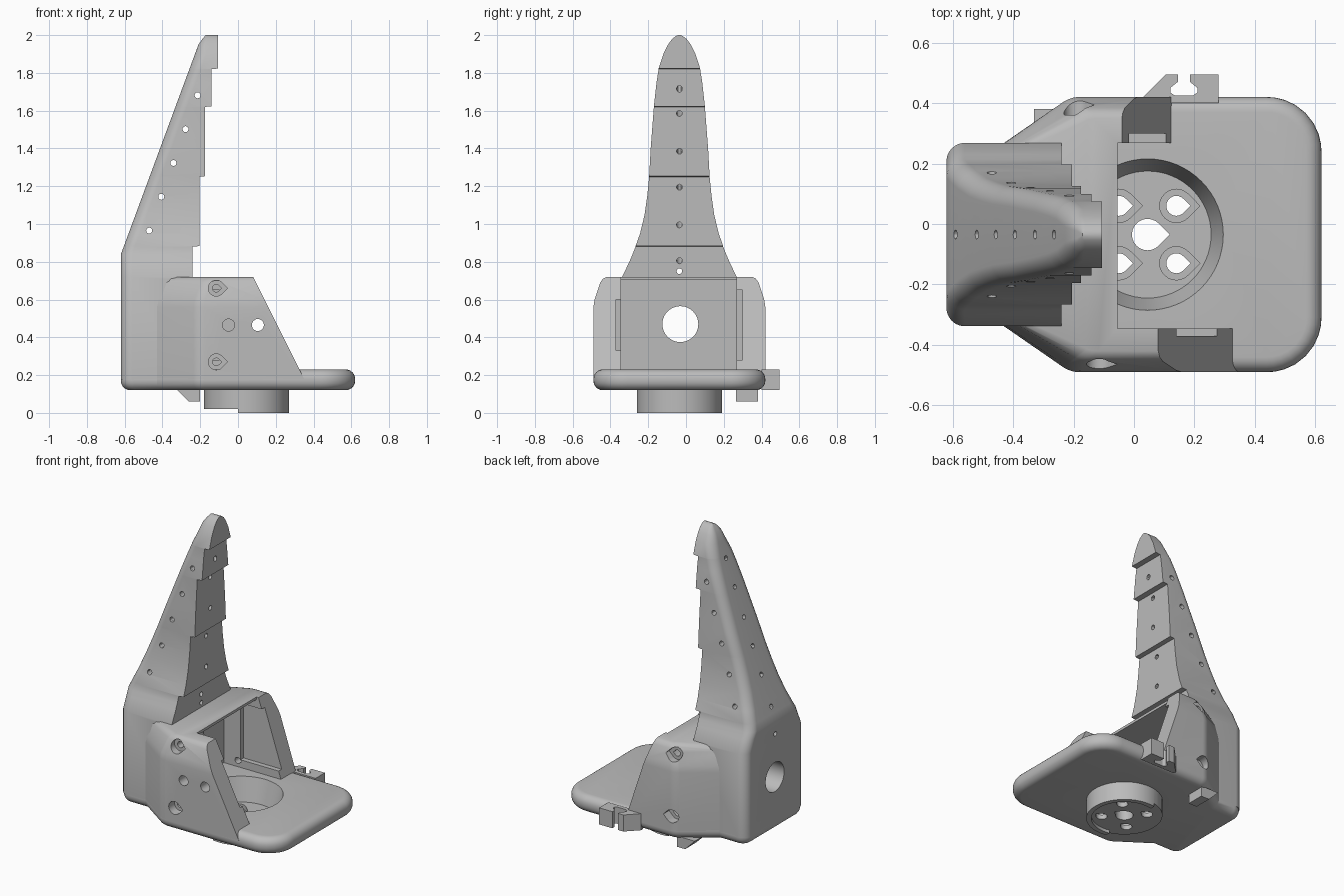
import bpy, bmesh, math
from mathutils import Vector

if "Cube" in bpy.data.objects:
    bpy.data.objects.remove(bpy.data.objects["Cube"])

GREY = (0.5, 0.5, 0.5, 1)
mat = bpy.data.materials.new("plain grey")
mat.use_nodes = True
mat.diffuse_color = GREY
mat.node_tree.nodes["Principled BSDF"].inputs["Base Color"].default_value = GREY

MID = -0.035          # the body's own centre line in y
parts = {}            # part object -> its cutters
cutters = []


def loft(name, rings, fillet=0):
    """Skin a stack of equal rings, cap both ends, optionally round the cap edges."""
    bm = bmesh.new()
    rows = [[bm.verts.new(p) for p in ring] for ring in rings]
    n = len(rows[0])
    for a, b in zip(rows, rows[1:]):
        for i in range(n):
            j = (i + 1) % n
            bm.faces.new((a[i], a[j], b[j], b[i]))
    caps = [bm.faces.new(rows[0]), bm.faces.new(rows[-1])]
    bmesh.ops.recalc_face_normals(bm, faces=bm.faces)
    if fillet:
        edges = [e for f in caps for e in f.edges]
        bmesh.ops.bevel(bm, geom=edges, offset=fillet, segments=6, profile=0.5,
                        affect='EDGES', clamp_overlap=False)
    me = bpy.data.meshes.new(name)
    bm.to_mesh(me)
    bm.free()
    ob = bpy.data.objects.new(name, me)
    bpy.context.collection.objects.link(ob)
    return ob


def prism(name, pts, axis, lo, hi, fillet=0):
    """Extrude a 2D outline along an axis."""
    place = {'x': lambda u, v, w: (w, u, v),
             'y': lambda u, v, w: (u, w, v),
             'z': lambda u, v, w: (u, v, w)}[axis]
    return loft(name, [[place(u, v, w) for u, v in pts] for w in (lo, hi)], fillet)


def box(x0, x1, y0, y1, z0, z1):
    return prism("cutter", [(x0, y0), (x1, y0), (x1, y1), (x0, y1)], 'z', z0, z1)


def rod(p, q, r, r2=None, name="cutter", n=24):
    """Cylinder or cone between two points."""
    p, q = Vector(p), Vector(q)
    turn = (q - p).to_track_quat('Z', 'Y')
    def ring(c, rad):
        return [c + turn @ Vector((rad * math.cos(math.tau * i / n),
                                   rad * math.sin(math.tau * i / n), 0)) for i in range(n)]
    return loft(name, [ring(p, r), ring(q, r if r2 is None else r2)])


def teardrop(u, v, r, n=18):
    """Circle with a point towards +u."""
    arc = [math.radians(45 + 270 * i / n) for i in range(n + 1)]
    return [(u + r * math.cos(a), v + r * math.sin(a)) for a in arc] + [(u + r * 1.414, v)]


def rounded(corners, n=8):
    """Outline with a radius at each (x, y, r) corner."""
    out = []
    for i, (x, y, r) in enumerate(corners):
        p = Vector((x, y))
        if not r:
            out.append(p)
            continue
        d1 = (Vector(corners[i - 1][:2]) - p).normalized()
        d2 = (Vector(corners[(i + 1) % len(corners)][:2]) - p).normalized()
        half = d1.angle(d2) / 2
        c = p + (d1 + d2).normalized() * r / math.sin(half)
        a = p + d1 * r / math.tan(half) - c
        b = p + d2 * r / math.tan(half) - c
        out += [c + a.lerp(b, k / n).normalized() * r for k in range(n + 1)]
    return out


def mirrored(half):
    """Complete an outline given as (x, distance from centre line, radius)."""
    return rounded([(x, MID - d, r) for x, d, r in half] +
                   [(x, MID + d, r) for x, d, r in reversed(half)])


def part(ob):
    parts[ob] = []
    return ob


def cut(cutter, *targets):
    cutter.hide_render = True
    cutters.append(cutter)
    for t in targets:
        parts[t].append(cutter)


# Base plate with rounded rim
plate = part(prism("base_plate", mirrored([(-0.62, 0.303, 0.07), (-0.43, 0.303, 0),
             (-0.21, 0.455, 0.1), (0.62, 0.455, 0.18)]), 'z', 0.12, 0.23, 0.05))

# Housing whose side walls lean in near the top
rings = []
for z, i in ((0.175, 0), (0.56, 0), (0.6, 0.006), (0.69, 0.036), (0.71, 0.05), (0.72, 0.07)):
    outline = mirrored([(-0.5 + i, 0.254, 0), (-0.21 + i, 0.455 - i, 0.1), (0.45, 0.455 - i, 0)])
    rings.append([(p[0], p[1], z) for p in outline])
housing = part(loft("housing", rings))

# Finger: tapering column with a stepped front and rounded back edges
STEPS = ((0.88, -0.24), (1.25, -0.205), (1.62, -0.175), (1.82, -0.14), (9, -0.105))
WIDTHS = ((0.175, 0.303), (0.72, 0.303), (0.8, 0.265), (0.84, 0.248), (0.88, 0.232),
          (0.95, 0.208), (1.05, 0.184), (1.15, 0.17), (1.25, 0.16), (1.4, 0.152),
          (1.62, 0.135), (1.75, 0.121), (1.82, 0.11), (1.9, 0.085), (1.95, 0.06),
          (1.98, 0.038), (1.995, 0.018), (2.0, 0.007))


def back_x(z):
    return -0.62 + max(0, z - 0.84) * 0.37 + max(0, z - 1.96) * 0.5


rings = []
for z, hw in WIDTHS:
    levels = [z, z + 0.003] if any(z == s for s, _ in STEPS) else [z]
    for lv in levels:
        front = next(x for s, x in STEPS if lv <= s)
        r = min(0.06, hw * 0.7)
        outline = mirrored([(back_x(lv), hw, r), (front, hw, 0)])
        rings.append([(p[0], p[1], lv) for p in outline])
finger = part(loft("finger", rings))

# Round hub under the plate
hub = part(rod((0.045, MID, 0), (0.045, MID, 0.135), 0.225, name="hub", n=64))

# Cable clip and small tab on the left side
clip = [(0.03, 0.4), (0.03, 0.42), (0.105, 0.495), (0.145, 0.495), (0.145, 0.47),
        (0.12, 0.45), (0.12, 0.435), (0.135, 0.425), (0.195, 0.425), (0.21, 0.435),
        (0.21, 0.45), (0.185, 0.47), (0.185, 0.495), (0.28, 0.495), (0.28, 0.4)]
part(prism("cable_clip", clip, 'z', 0.121, 0.229))
part(prism("lower_tab", [(-0.33, 0.13), (-0.26, 0.06), (-0.2, 0.06), (-0.2, 0.13)],
           'y', 0.265, 0.38))

# Housing cavity, open front, sloped wall edges and wall pockets
cut(box(-0.29, 1, -0.345, 0.268, 0.1, 0.703), housing, finger)
cut(box(-0.055, 1, -0.345, 0.268, 0.65, 1), housing)
cut(prism("cutter", [(0.03, 0.82), (0.38, 0.12), (1, 0.12), (1, 0.82)], 'y', -0.7, 0), housing)
cut(prism("cutter", [(-0.073, 0.82), (0.158, 0.12), (1, 0.12), (1, 0.82)], 'y', 0, 0.7), housing)
cut(box(-0.17, 1, -0.37, -0.3, 0.33, 0.6), housing)
cut(box(-0.17, 1, 0.2, 0.3, 0.28, 0.65), housing)

# Large opening in the back
cut(rod((-0.8, -0.03, 0.47), (-0.2, -0.03, 0.47), 0.095, n=48), housing, finger)

# Screw holes in the walls
for x, near, far, inner in ((-0.115, -0.43, -0.7, -0.3), (-0.19, 0.36, 0.7, 0.2)):
    for z in (0.66, 0.27):
        cut(prism("cutter", teardrop(x, z, 0.042), 'y', near, far), housing)
        cut(prism("cutter", teardrop(x, z, 0.02), 'y', inner, far), housing)
for x in (-0.05, 0.105):
    cut(rod((x, -0.7, 0.465), (x, -0.2, 0.465), 0.032), housing)

# Hub recess, lip and screw holes
cut(rod((0.045, MID, 0.08), (0.045, MID, 0.24), 0.21, 0.253, n=64), plate, hub)
cut(rod((0.045, MID, -0.1), (0.045, MID, 0.02), 0.195, n=64), hub)
cut(box(-0.5, 0, -0.5, 0.5, -0.1, 0.0201), hub)
cut(prism("cutter", teardrop(0.045, MID, 0.052), 'z', -0.2, 0.3), hub)
for dx in (-0.095, 0.095):
    for dy in (-0.095, 0.095):
        cut(prism("cutter", teardrop(0.045 + dx, MID + dy, 0.055), 'z', 0.05, 0.2), hub)
        cut(prism("cutter", teardrop(0.045 + dx, MID + dy, 0.033), 'z', -0.2, 0.2), hub)

# Small lacing holes across the finger and slanting from back to front
for i in range(5):
    x, z = -0.47 + 0.064 * i, 0.965 + 0.179 * i
    cut(rod((x, -0.6, z), (x, 0.6, z), 0.016, n=12), finger)
for zb, zf in ((0.92, 0.805), (1.11, 0.995), (1.28, 1.195), (1.45, 1.385),
               (1.63, 1.585), (1.8, 1.715)):
    front = next(x for s, x in STEPS if zf <= s)
    a, b = Vector((back_x(zb), MID, zb)), Vector((front, MID, zf))
    d = (b - a).normalized() * 0.06
    cut(rod(a - d, b + d, 0.015, n=12), finger)
cut(rod((-0.8, MID, 0.75), (0, MID, 0.75), 0.015, n=12), finger)

# Carry out the cuts and finish the surfaces
for ob, tools in parts.items():
    for t in tools:
        m = ob.modifiers.new("cut", 'BOOLEAN')
        m.operation, m.solver, m.object = 'DIFFERENCE', 'EXACT', t
bpy.context.view_layer.update()
for ob in parts:
    deps = bpy.context.evaluated_depsgraph_get()
    me = bpy.data.meshes.new_from_object(ob.evaluated_get(deps))
    ob.modifiers.clear()
    ob.data = me
    me.materials.clear()
    me.materials.append(mat)
for t in cutters:
    bpy.data.objects.remove(t)
bpy.ops.object.select_all(action='DESELECT')
for ob in parts:
    ob.select_set(True)
    bpy.context.view_layer.objects.active = ob
bpy.ops.object.shade_smooth_by_angle(angle=math.radians(30))
